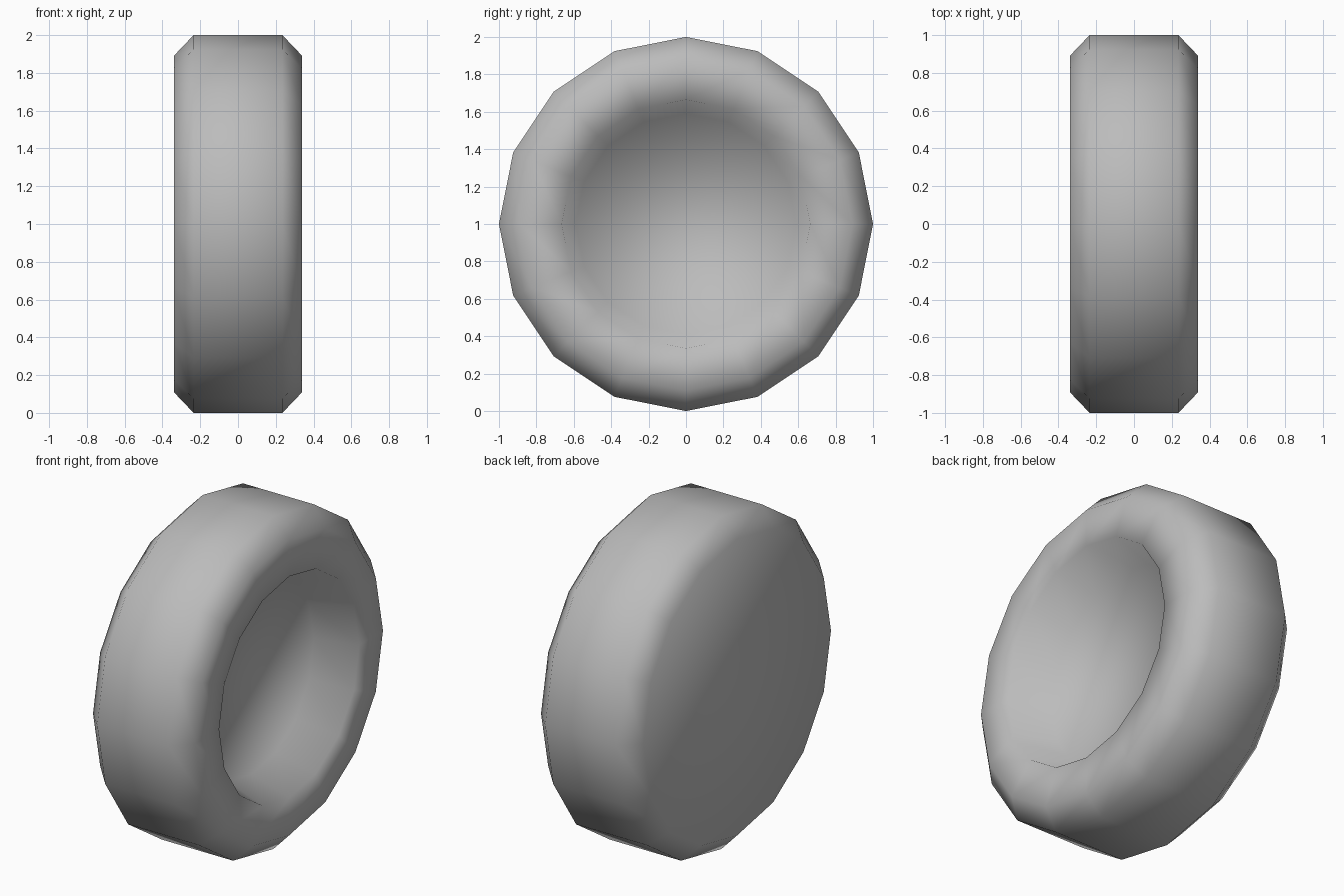
import bpy, bmesh, math

cube = bpy.data.objects.get("Cube")
if cube:
    bpy.data.objects.remove(cube, do_unlink=True)

SIDES = 16

# Plain grey material
grey = bpy.data.materials.new("grey")
grey.use_nodes = True
colour = (0.5, 0.5, 0.5, 1)
grey.diffuse_color = colour
grey.node_tree.nodes["Principled BSDF"].inputs["Base Color"].default_value = colour

# Cross-section (x, radius): closed back, chamfered tread, rim, dished recess
profile = [(-0.34, 0.89), (-0.235, 1.0), (0.235, 1.0),
           (0.34, 0.89), (0.34, 0.665), (0.09, 0.59)]


def ring(bm, x, radius):
    angles = [2 * math.pi * i / SIDES for i in range(SIDES)]
    return [bm.verts.new((x, radius * math.cos(a), 1 + radius * math.sin(a)))
            for a in angles]


bm = bmesh.new()
rings = [ring(bm, x, r) for x, r in profile]
for a, b in zip(rings, rings[1:]):
    for i in range(SIDES):
        j = (i + 1) % SIDES
        bm.faces.new((a[i], a[j], b[j], b[i]))

# Back cap and recess floor
bm.faces.new(rings[0])
bm.faces.new(rings[-1])
bmesh.ops.recalc_face_normals(bm, faces=bm.faces)

mesh = bpy.data.meshes.new("wheel")
bm.to_mesh(mesh)
bm.free()
mesh.materials.append(grey)
mesh.shade_smooth()
wheel = bpy.data.objects.new("wheel", mesh)
bpy.context.collection.objects.link(wheel)
